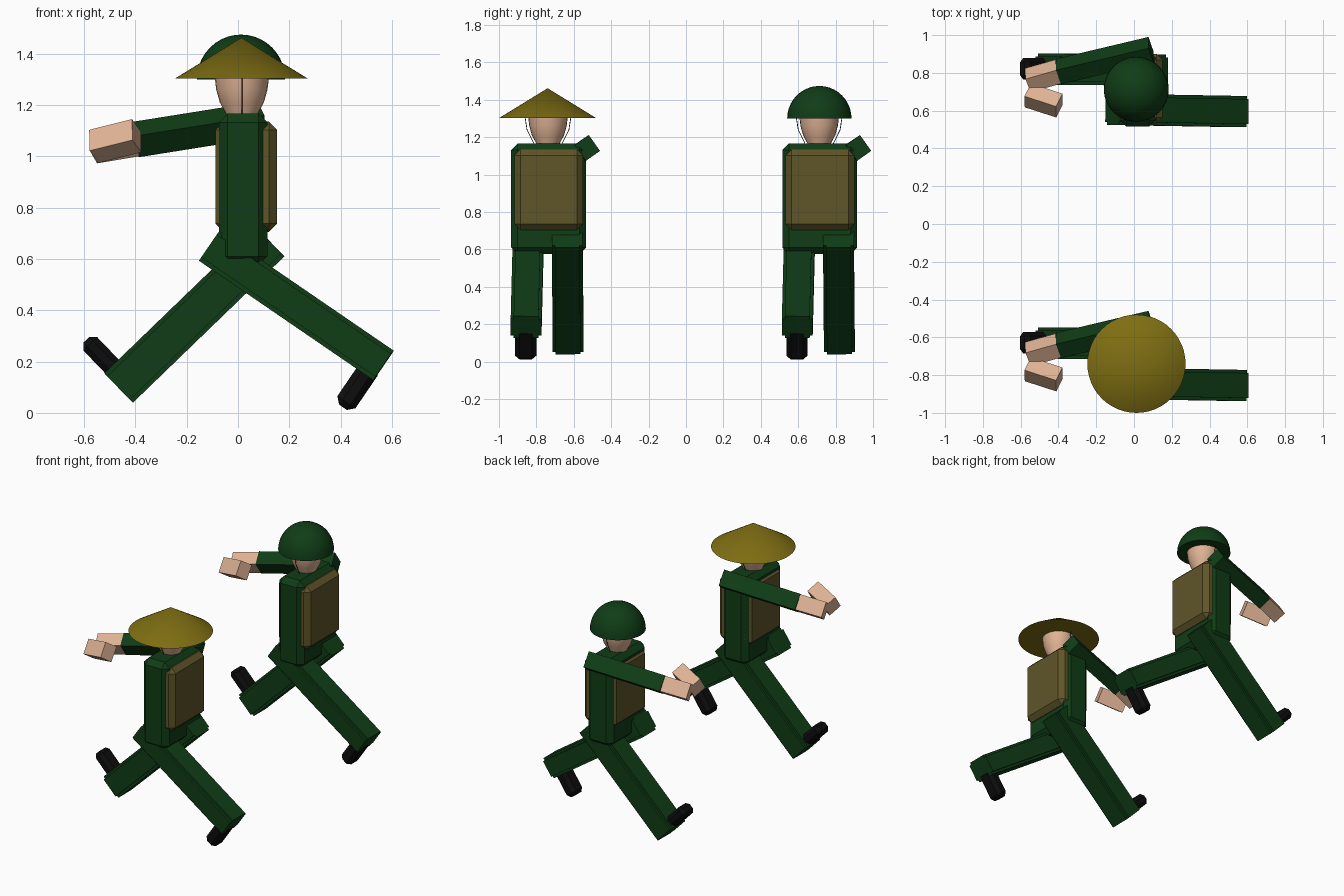
import bpy, bmesh, math
from mathutils import Vector, Matrix

cube = bpy.data.objects.get("Cube")
if cube:
    bpy.data.objects.remove(cube, do_unlink=True)


def material(name, rgb):
    m = bpy.data.materials.new(name)
    m.use_nodes = True
    m.diffuse_color = (*rgb, 1)
    m.node_tree.nodes["Principled BSDF"].inputs["Base Color"].default_value = (*rgb, 1)
    return m


GREEN = material("dark_green_cloth", (0.005, 0.046, 0.008))
BROWN = material("khaki_canvas", (0.115, 0.09, 0.022))
STRAW = material("olive_straw", (0.21, 0.155, 0.006))
SKIN = material("skin", (0.74, 0.45, 0.3))
BLACK = material("black_leather", (0.004, 0.004, 0.004))


def finish(bm, name, mat, smooth=False):
    bmesh.ops.recalc_face_normals(bm, faces=bm.faces)
    mesh = bpy.data.meshes.new(name)
    bm.to_mesh(mesh)
    bm.free()
    mesh.materials.append(mat)
    ob = bpy.data.objects.new(name, mesh)
    bpy.context.collection.objects.link(ob)
    if smooth:
        bpy.ops.object.select_all(action="DESELECT")
        ob.select_set(True)
        bpy.context.view_layer.objects.active = ob
        bpy.ops.object.shade_smooth_by_angle(angle=math.radians(40))
    return ob


def box(name, mat, lo, hi, bevel, shift):
    """Chamfered box between two corners."""
    lo, hi = Vector(lo), Vector(hi)
    bm = bmesh.new()
    bmesh.ops.create_cube(bm, size=1, matrix=Matrix.Translation((lo + hi) / 2)
                          @ Matrix.Diagonal((*(hi - lo), 1)))
    bmesh.ops.bevel(bm, geom=bm.edges[:], offset=bevel, segments=1, affect="EDGES")
    bm.transform(Matrix.Translation((0, shift, 0)))
    return finish(bm, name, mat)


def beam(name, mat, start, end, width, height, shift, side=(0, 1, 0), notch=0, bevel=0):
    """Straight limb from start to end; a notch cuts the four long corners."""
    start, end = Vector(start), Vector(end)
    d = (end - start).normalized()
    s = Vector(side)
    s = (s - d * s.dot(d)).normalized()
    u = d.cross(s)
    w, h = width / 2, height / 2
    if notch:
        quarter = [(w, h - notch), (w - notch, h - notch), (w - notch, h)]
    else:
        quarter = [(w, h)]
    flip = [(-a, b) for a, b in reversed(quarter)]
    half = quarter + flip
    profile = half + [(-a, -b) for a, b in half]
    bm = bmesh.new()
    rings = [[bm.verts.new(p + s * a + u * b) for a, b in profile] for p in (start, end)]
    for ring in rings:
        bm.faces.new(ring)
    n = len(profile)
    for i in range(n):
        j = (i + 1) % n
        bm.faces.new((rings[0][i], rings[0][j], rings[1][j], rings[1][i]))
    if bevel:
        bmesh.ops.bevel(bm, geom=bm.edges[:], offset=bevel, segments=1, affect="EDGES")
    bm.transform(Matrix.Translation((0, shift, 0)))
    return finish(bm, name, mat)


def lathe(name, mat, profile, x, y, sides=32):
    """Closed solid of revolution from (radius, height) pairs."""
    bm = bmesh.new()
    rings = []
    for r, z in profile:
        count = sides if r > 0 else 1
        rings.append([bm.verts.new((x + r * math.cos(math.tau * i / sides),
                                    y + r * math.sin(math.tau * i / sides), z))
                      for i in range(count)])
    for a, b in zip(rings, rings[1:]):
        for i in range(sides):
            j = (i + 1) % sides
            if len(b) == 1:
                bm.faces.new((a[i], a[j], b[0]))
            else:
                bm.faces.new((a[i], a[j], b[j], b[i]))
    for ring in (rings[0], rings[-1]):
        if len(ring) > 1:
            bm.faces.new(ring)
    return finish(bm, name, mat, smooth=True)


def strap(name, y):
    """Thin cord running under the chin."""
    side = [(0.122, 1.305), (0.112, 1.24), (0.075, 1.165)]
    points = [(-a, z) for a, z in side] + side[::-1]
    cu = bpy.data.curves.new(name, "CURVE")
    cu.dimensions = "3D"
    cu.bevel_depth = 0.002
    cu.bevel_resolution = 0
    sp = cu.splines.new("POLY")
    sp.points.add(len(points) - 1)
    for p, (v, z) in zip(sp.points, points):
        p.co = (0.015, y + v, z, 1)
    cu.materials.append(BLACK)
    bpy.context.collection.objects.link(bpy.data.objects.new(name, cu))


def soldier(tag, y):
    # Torso with canvas packs on chest and back
    box(tag + "_torso", GREEN, (-0.075, -0.2, 0.575), (0.115, 0.2, 1.167), 0.035, y)
    box(tag + "_backpack", BROWN, (0.06, -0.182, 0.705), (0.152, 0.185, 1.135), 0.032, y)
    box(tag + "_chest_pack", BROWN, (-0.087, -0.182, 0.705), (0, 0.185, 1.135), 0.032, y)

    # Striding legs and shoes
    beam(tag + "_front_leg", GREEN, (0.125, 0.1, 0.667), (-0.465, 0.105, 0.097),
         0.165, 0.16, y, notch=0.016)
    beam(tag + "_rear_leg", GREEN, (-0.112, -0.108, 0.65), (0.567, -0.12, 0.185),
         0.165, 0.14, y, notch=0.016)
    beam(tag + "_front_shoe", BLACK, (-0.414, 0.107, 0.101), (-0.591, 0.107, 0.285),
         0.113, 0.075, y, bevel=0.022)
    beam(tag + "_rear_shoe", BLACK, (0.522, -0.122, 0.188), (0.409, -0.122, 0.022),
         0.113, 0.085, y, bevel=0.024)

    # Outstretched arm with its hand, and the separate opposite hand
    tilt = (0, 0.58, -0.82)
    wrist = (-0.4, 0.092, 1.065)
    beam(tag + "_arm", GREEN, (0.09, 0.208, 1.143), wrist, 0.104, 0.095, y, side=tilt)
    beam(tag + "_arm_hand", SKIN, wrist, (-0.562, 0.046, 1.038), 0.1, 0.09, y, side=tilt)
    beam(tag + "_free_hand", SKIN, (-0.395, -0.088, 1.08), (-0.562, -0.034, 1.038),
         0.1, 0.09, y, side=(0, 0.58, 0.82))

    # Head and chin strap
    lathe(tag + "_head", SKIN, [(0.055, 1.14), (0.062, 1.165), (0.086, 1.21),
                                (0.1, 1.26), (0.106, 1.31)], 0.015, y - 0.003, 24)
    strap(tag + "_chin_strap", y - 0.003)


soldier("near_figure", -0.735)
soldier("far_figure", 0.715)

# Conical straw hat
lathe("straw_hat", STRAW, [(0.26, 1.302), (0, 1.462)], 0.013, -0.74, 48)

# Domed helmet
dome = [(0.172 * math.cos(a), 1.3 + 0.174 * math.sin(a))
        for a in (math.pi / 2 * k / 10 for k in range(10))]
lathe("helmet", GREEN, dome + [(0, 1.474)], 0.012, 0.713)
